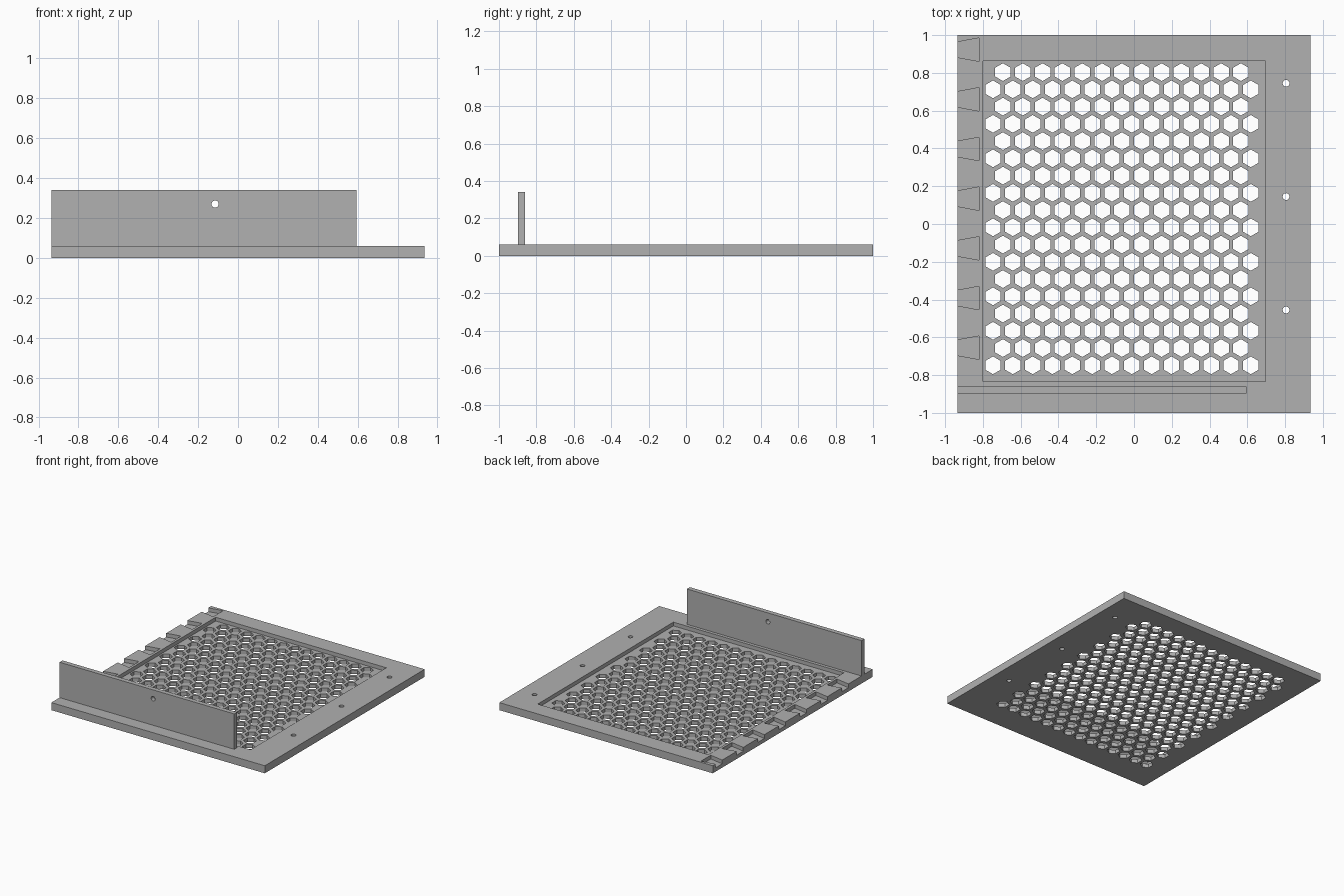
import bpy, bmesh, math
from mathutils import Matrix, Vector

if "Cube" in bpy.data.objects:
    bpy.data.objects.remove(bpy.data.objects["Cube"])

grey = bpy.data.materials.new("matte grey")
grey.use_nodes = True
grey.diffuse_color = (0.44, 0.44, 0.44, 1)
grey.node_tree.nodes["Principled BSDF"].inputs["Base Color"].default_value = grey.diffuse_color

X, Y, T = 0.935, 1.0, 0.06      # half width, half depth, plate thickness
FLOOR = 0.03                    # height of the recessed floor


def add_prism(bm, outline, z0, z1):
    """Extrude a counter-clockwise outline from z0 to z1."""
    low = [bm.verts.new((x, y, z0)) for x, y in outline]
    high = [bm.verts.new((x, y, z1)) for x, y in outline]
    bm.faces.new(low[::-1])
    bm.faces.new(high)
    n = len(outline)
    for i in range(n):
        j = (i + 1) % n
        bm.faces.new((low[i], low[j], high[j], high[i]))


def rect(x0, x1, y0, y1):
    return [(x0, y0), (x1, y0), (x1, y1), (x0, y1)]


def ngon(cx, cy, r, n):
    """Regular polygon with a corner pointing along +y."""
    angles = [math.pi / 2 + math.tau * i / n for i in range(n)]
    return [(cx + r * math.cos(a), cy + r * math.sin(a)) for a in angles]


def make_object(name, bm):
    mesh = bpy.data.meshes.new(name)
    bm.to_mesh(mesh)
    bm.free()
    mesh.materials.append(grey)
    obj = bpy.data.objects.new(name, mesh)
    bpy.context.collection.objects.link(obj)
    return obj


def cut(obj, bm):
    """Subtract the shapes in bm and bake the result."""
    cutter = make_object("cutter", bm)
    cutter.hide_render = True
    mod = obj.modifiers.new("cut", "BOOLEAN")
    mod.operation = "DIFFERENCE"
    mod.solver = "EXACT"
    mod.object = cutter
    graph = bpy.context.evaluated_depsgraph_get()
    baked = bpy.data.meshes.new_from_object(obj.evaluated_get(graph))
    obj.modifiers.clear()
    obj.data = baked
    bpy.data.objects.remove(cutter)


# Base plate
bm = bmesh.new()
add_prism(bm, rect(-X, X, -Y, Y), 0, T)
plate = make_object("base_plate", bm)

# Shallow cuts: central recess and dovetail notches along one edge
bm = bmesh.new()
add_prism(bm, rect(-0.8, 0.695, -0.835, 0.863), FLOOR, 0.1)
for i in range(7):
    y = 0.923 - 0.263 * i
    add_prism(bm, [(-0.955, y - 0.037), (-0.82, y - 0.062),
                   (-0.82, y + 0.062), (-0.955, y + 0.037)], FLOOR, 0.1)
cut(plate, bm)

# Through cuts: honeycomb grille and three screw holes
PITCH = 0.105
bm = bmesh.new()
for row in range(18):
    odd = row % 2
    y = 0.804 - 0.0913 * row
    for col in range(13 + odd):
        x = -0.694 + PITCH * (col - odd / 2)
        add_prism(bm, ngon(x, y, 0.047, 6), -0.1, 0.1)
for i in range(3):
    add_prism(bm, ngon(0.805, 0.745 - 0.6 * i, 0.018, 24), -0.1, 0.1)
cut(plate, bm)

# Upright wall with one round hole
bm = bmesh.new()
add_prism(bm, rect(-X, 0.595, -0.897, -0.86), T, 0.34)
wall = make_object("upright_wall", bm)
bm = bmesh.new()
add_prism(bm, ngon(0, 0, 0.018, 24), -0.2, 0.2)
bmesh.ops.transform(bm, verts=bm.verts, matrix=Matrix.Translation(Vector((-0.115, -0.88, 0.27)))
                    @ Matrix.Rotation(math.pi / 2, 4, "X"))
cut(wall, bm)
